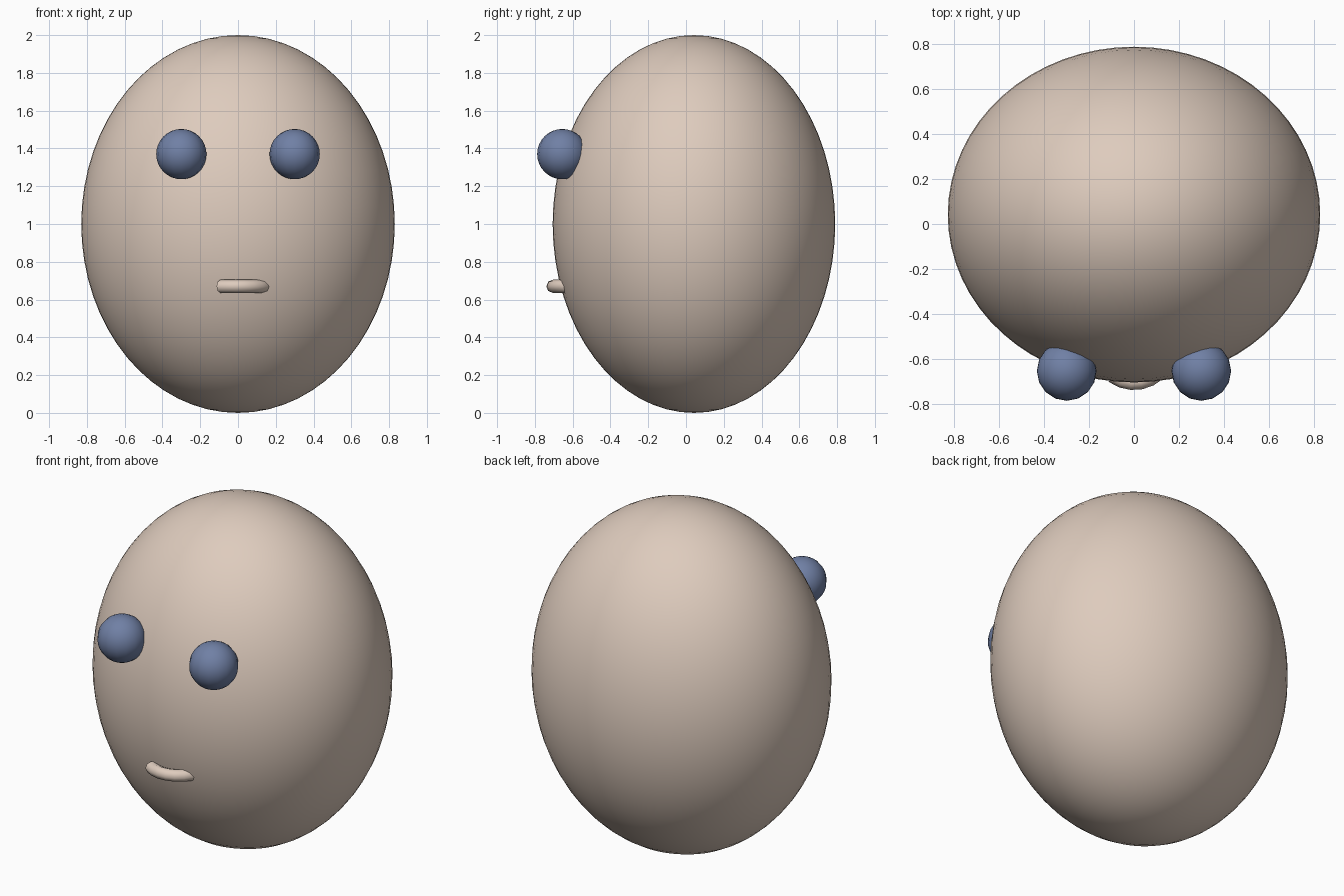
import bpy, bmesh
from math import pi, cos, sin

if "Cube" in bpy.data.objects:
    bpy.data.objects.remove(bpy.data.objects["Cube"])


def material(name, rgb):
    m = bpy.data.materials.new(name)
    m.diffuse_color = (*rgb, 1)
    m.use_nodes = True
    m.node_tree.nodes["Principled BSDF"].inputs["Base Color"].default_value = m.diffuse_color
    return m


skin = material("warm_beige", (0.73, 0.60, 0.51))
blue = material("slate_blue", (0.162, 0.216, 0.376))


def ellipsoid(name, loc, radii, segments, rings, mat):
    bpy.ops.mesh.primitive_uv_sphere_add(segments=segments, ring_count=rings, location=loc)
    ob = bpy.context.object
    ob.name = name
    ob.scale = radii
    bpy.ops.object.transform_apply(location=False, rotation=False, scale=True)
    bpy.ops.object.shade_smooth()
    ob.data.materials.append(mat)
    return ob


# Egg-shaped head
ellipsoid("head", (0, 0.042, 1.0), (0.83, 0.748, 1.0), 64, 32, skin)

# Eyes
for side, x in (("left", -0.3), ("right", 0.3)):
    ellipsoid(side + "_eye", (x, -0.655, 1.37), (0.133,) * 3, 16, 16, blue)

# Mouth: open partial ring starting on the right and sweeping across the front
MAJOR, MINOR, SIDES, STEPS, ARC = 0.158, 0.035, 8, 8, 0.7 * pi
bm = bmesh.new()
rings = []
for i in range(STEPS + 1):
    a = ARC * i / STEPS
    ring = []
    for j in range(SIDES):
        b = 2 * pi * j / SIDES
        r = MAJOR + MINOR * cos(b)
        ring.append(bm.verts.new((r * cos(a), -r * sin(a), MINOR * sin(b))))
    rings.append(ring)
for p, q in zip(rings, rings[1:]):
    for j in range(SIDES):
        k = (j + 1) % SIDES
        bm.faces.new((p[j], p[k], q[k], q[j])).smooth = True
bmesh.ops.recalc_face_normals(bm, faces=bm.faces)
mesh = bpy.data.meshes.new("mouth")
bm.to_mesh(mesh)
bm.free()
mesh.materials.append(skin)
mouth = bpy.data.objects.new("mouth", mesh)
mouth.location = (0, -0.547, 0.67)
bpy.context.collection.objects.link(mouth)
